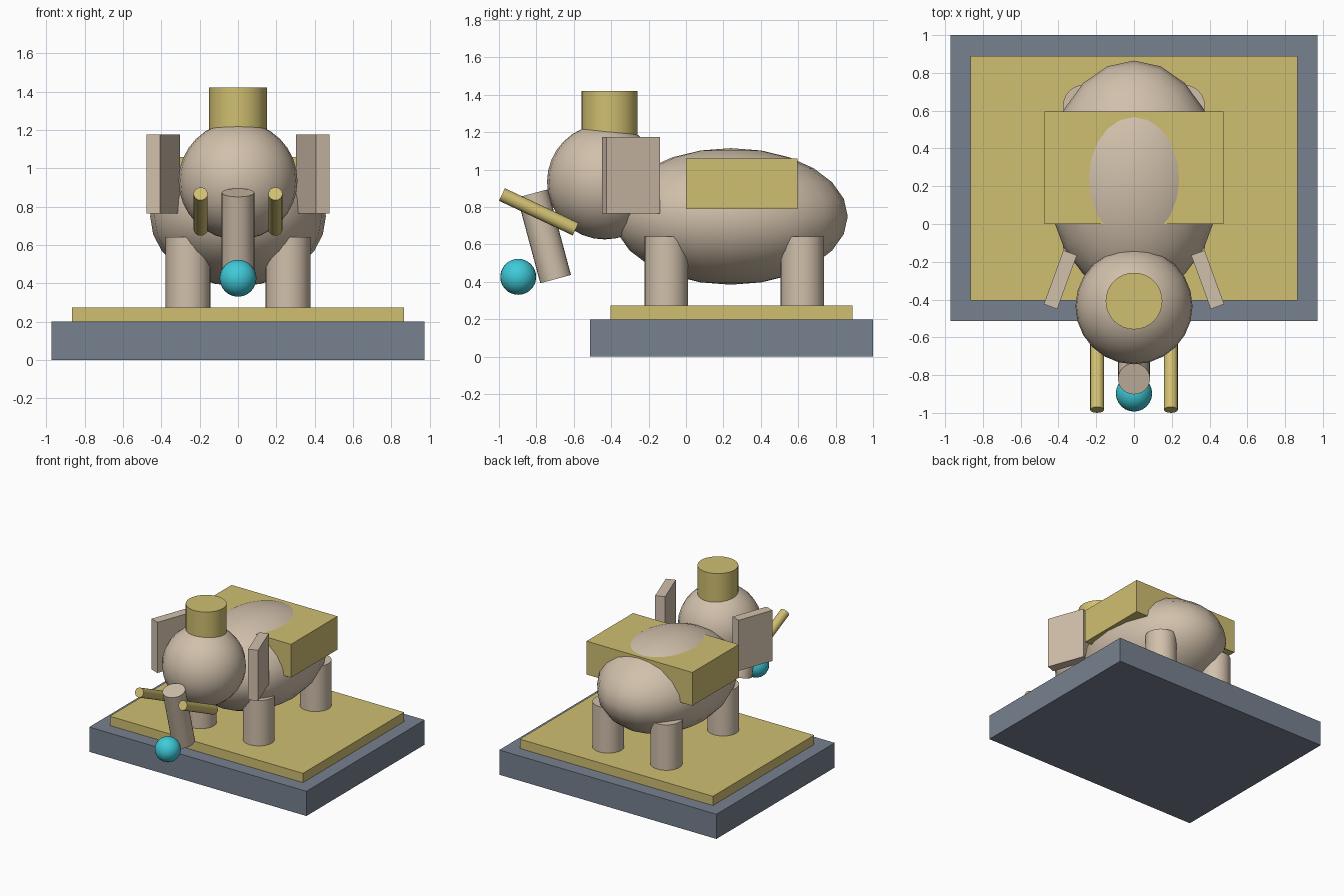
import bpy
from math import radians
from mathutils import Vector

cube = bpy.data.objects.get("Cube")
if cube:
    bpy.data.objects.remove(cube, do_unlink=True)


def material(name, r, g, b):
    m = bpy.data.materials.new(name)
    m.use_nodes = True
    m.diffuse_color = (r, g, b, 1)
    m.node_tree.nodes["Principled BSDF"].inputs["Base Color"].default_value = (r, g, b, 1)
    return m


beige = material("beige hide", 0.64, 0.53, 0.41)
gold = material("gold", 0.63, 0.52, 0.165)
slate = material("slate grey", 0.185, 0.22, 0.28)
cyan = material("bright cyan", 0.05, 0.59, 0.69)


def finish(name, mat, smooth=True):
    ob = bpy.context.object
    ob.name = name
    ob.data.materials.append(mat)
    if smooth:
        bpy.ops.object.shade_smooth_by_angle(angle=radians(40))
    return ob


def box(name, mat, centre, size, turn=0):
    bpy.ops.mesh.primitive_cube_add(size=1, location=centre, rotation=(0, 0, turn))
    bpy.context.object.scale = size
    return finish(name, mat, False)


def ball(name, mat, centre, radii, segments, rings):
    bpy.ops.mesh.primitive_uv_sphere_add(segments=segments, ring_count=rings, radius=1, location=centre)
    bpy.context.object.scale = radii
    return finish(name, mat)


def rod(name, mat, start, end, radius, sides=24):
    a, b = Vector(start), Vector(end)
    bpy.ops.mesh.primitive_cylinder_add(vertices=sides, radius=radius, depth=(b - a).length,
                                        location=(a + b) / 2)
    bpy.context.object.rotation_euler = (b - a).to_track_quat('Z', 'Y').to_euler()
    return finish(name, mat)


# Stepped plinth
box("plinth", slate, (0, 0.243, 0.1), (1.945, 1.513, 0.2))
box("plinth_top", gold, (0, 0.243, 0.2375), (1.73, 1.295, 0.075))

# Body, saddle blanket and head
ball("body", beige, (0, 0.24, 0.75), (0.458, 0.625, 0.365), 20, 12)
box("saddle_blanket", gold, (0, 0.298, 0.925), (0.948, 0.595, 0.27))
ball("head", beige, (0, -0.435, 0.935), (0.31, 0.308, 0.308), 24, 16)
rod("hat", gold, (0, -0.408, 1.1), (0, -0.408, 1.42), 0.15, 32)

# Trunk with a ball at its tip
rod("trunk", beige, (0, -0.697, 0.415), (0, -0.82, 0.873), 0.085)
ball("trunk_ball", cyan, (0, -0.897, 0.427), (0.096, 0.096, 0.096), 24, 16)

# Paired parts
for side, s in (("left", 1), ("right", -1)):
    box(side + "_ear", beige, (s * 0.39, -0.295, 0.97), (0.076, 0.303, 0.41), s * radians(20))
    rod(side + "_tusk", gold, (s * 0.195, -0.59, 0.682), (s * 0.195, -0.984, 0.867), 0.037, 16)
    for place, y in (("front", -0.105), ("back", 0.622)):
        rod(f"{side}_{place}_leg", beige, (s * 0.26, y, 0.26), (s * 0.26, y, 0.642), 0.117)
